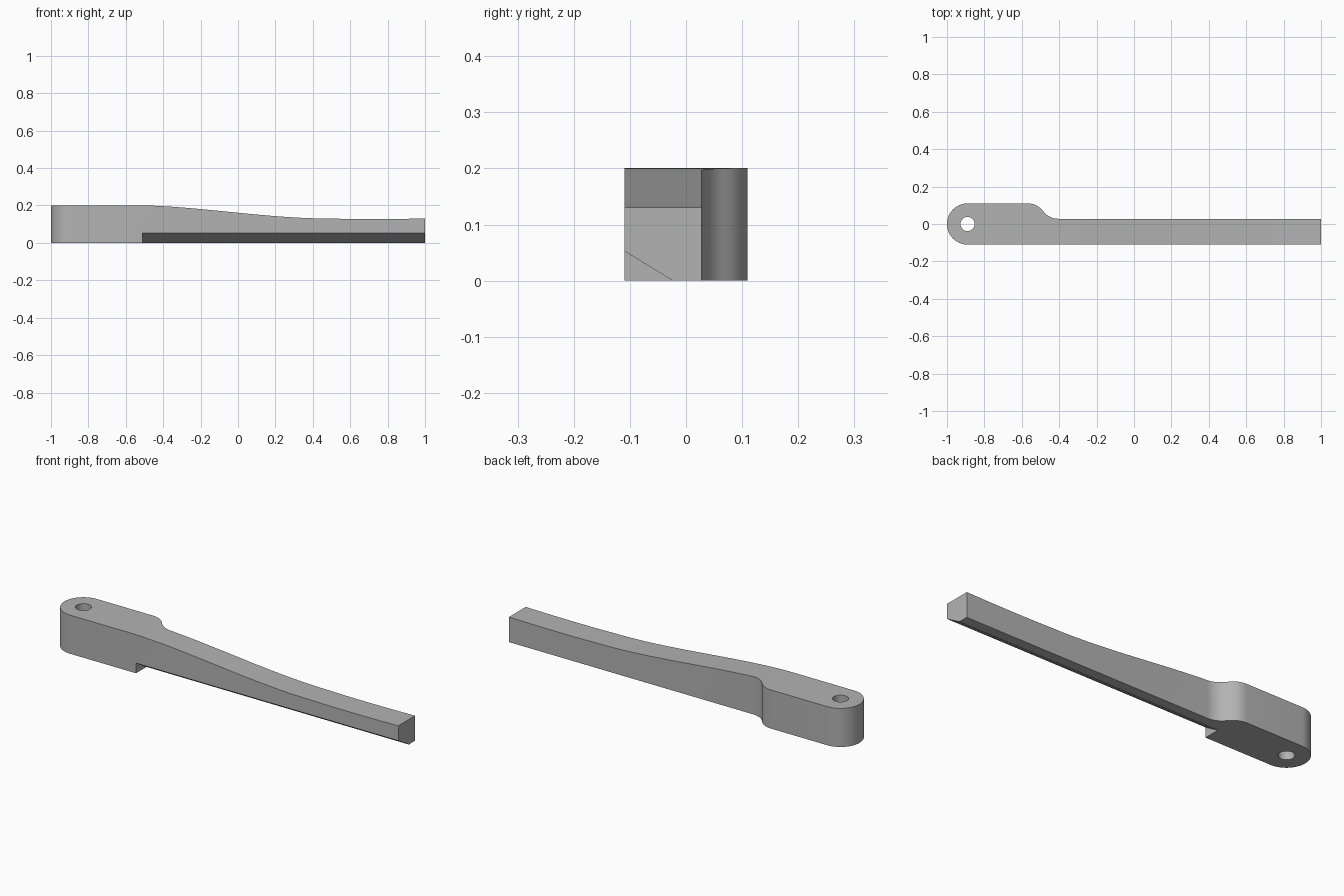
import bpy, bmesh
from math import sin, cos, pi, radians
from mathutils import Vector

cube = bpy.data.objects.get("Cube")
if cube:
    bpy.data.objects.remove(cube, do_unlink=True)

grey = bpy.data.materials.new("light_grey")
grey.use_nodes = True
grey.diffuse_color = (0.45, 0.45, 0.45, 1)
grey.node_tree.nodes["Principled BSDF"].inputs["Base Color"].default_value = (0.45, 0.45, 0.45, 1)


def prism(name, points, sweep):
    """Extrude a closed 3D polygon along the sweep vector."""
    bm = bmesh.new()
    face = bm.faces.new([bm.verts.new(p) for p in points])
    out = bmesh.ops.extrude_face_region(bm, geom=[face])
    verts = [v for v in out["geom"] if isinstance(v, bmesh.types.BMVert)]
    bmesh.ops.translate(bm, verts=verts, vec=Vector(sweep))
    bmesh.ops.recalc_face_normals(bm, faces=bm.faces[:])
    mesh = bpy.data.meshes.new(name)
    bm.to_mesh(mesh)
    bm.free()
    obj = bpy.data.objects.new(name, mesh)
    bpy.context.collection.objects.link(obj)
    mesh.materials.append(grey)
    return obj


def arc(cx, cy, r, start, end, steps):
    angles = [radians(start + (end - start) * i / steps) for i in range(steps + 1)]
    return [(cx + r * cos(a), cy + r * sin(a)) for a in angles]


def combine(target, tool, operation):
    tool.hide_render = True
    mod = target.modifiers.new(operation, 'BOOLEAN')
    mod.object, mod.operation, mod.solver = tool, operation, 'EXACT'
    bpy.context.view_layer.objects.active = target
    bpy.ops.object.modifier_apply(modifier=mod.name)
    bpy.data.objects.remove(tool, do_unlink=True)


# Plan outline: rounded pivot end, S-shaped shoulder, slim arm
outline = [(1, -0.11), (1, 0.028)]
outline += arc(-0.405, 0.128, 0.1, 270, 216, 8)
outline += arc(-0.567, 0.01, 0.1, 36, 90, 8)
outline += arc(-0.89, 0, 0.11, 90, 270, 32)
lever = prism("lever_arm", [(x, y, 0) for x, y in outline], (0, 0, 0.3))


# Side profile: flat over the pivot, easing down to a slender tip
def bezier(p, t):
    u = 1 - t
    return [u**3 * a + 3 * u * u * t * b + 3 * u * t * t * c + t**3 * d for a, b, c, d in zip(*p)]


slope = [(-0.52, 0.201), (-0.2, 0.195), (0.15, 0.13), (0.5, 0.13)]
tip = [(0.5, 0.13), (0.65, 0.126), (0.82, 0.127), (1.1, 0.132)]
profile = [(-1.1, 0), (-1.1, 0.201)] + [bezier(slope, i / 20) for i in range(21)]
profile += [bezier(tip, i / 8) for i in range(1, 9)] + [(1.1, 0)]
side = prism("side_profile", [(x, -0.3, z) for x, z in profile], (0, 0.6, 0))
combine(lever, side, 'INTERSECT')

# Sloped relief along the lower front edge
wedge = [(-0.175, 0.0924), (-0.0235, 0), (0.009, -0.02), (-0.175, -0.02)]
relief = prism("edge_relief", [(-0.51, y, z) for y, z in wedge], (1.7, 0, 0))
combine(lever, relief, 'DIFFERENCE')

# Pivot hole
hole = prism("pivot_hole", [(x, y, -0.1) for x, y in arc(-0.89, 0, 0.038, 0, 348.75, 31)], (0, 0, 0.5))
combine(lever, hole, 'DIFFERENCE')

bpy.ops.object.select_all(action='DESELECT')
lever.select_set(True)
bpy.context.view_layer.objects.active = lever
bpy.ops.object.shade_smooth_by_angle(angle=radians(30))
